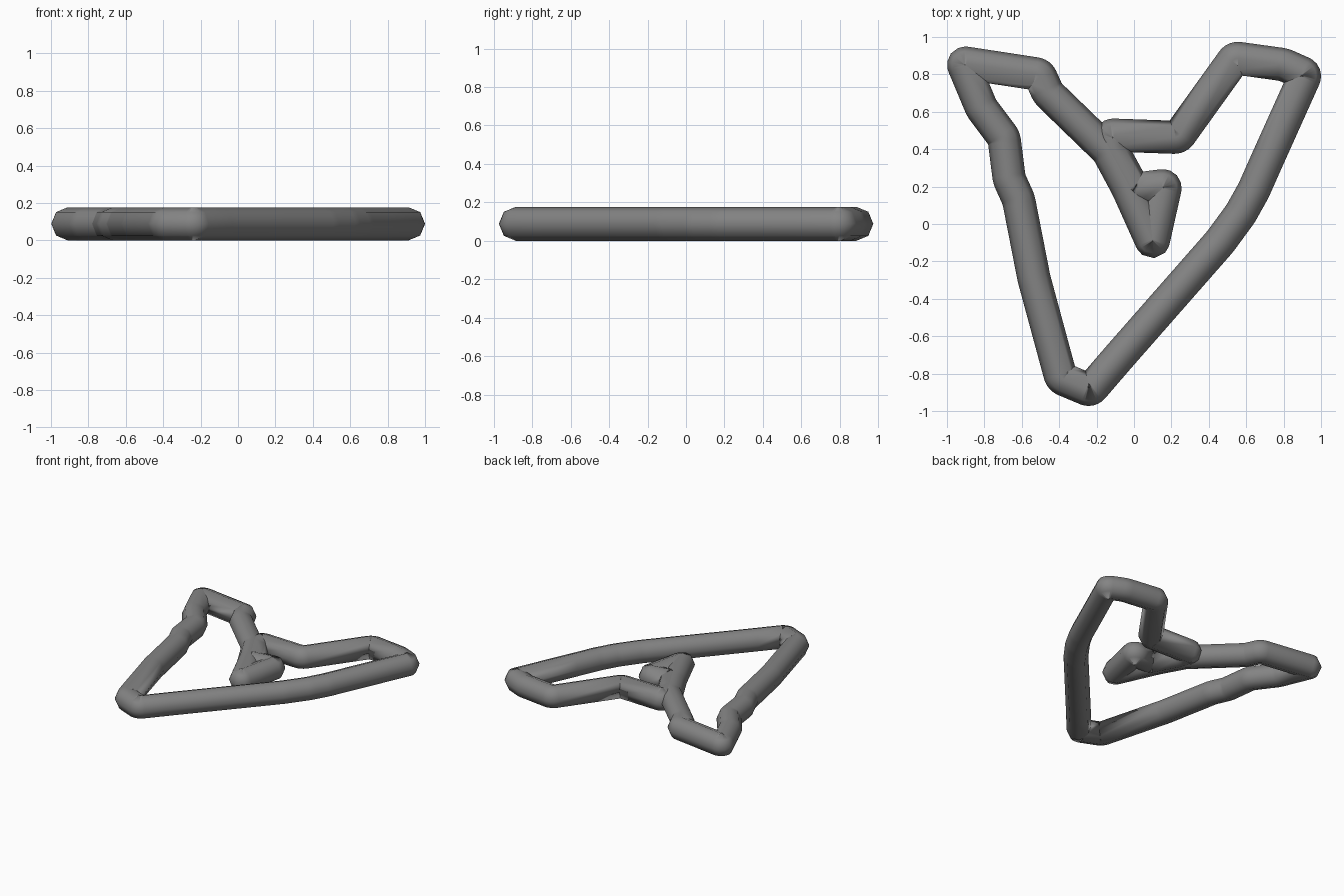
import bpy
from mathutils import Vector

if "Cube" in bpy.data.objects:
    bpy.data.objects.remove(bpy.data.objects["Cube"])

R = 0.0885  # tube radius

# centre line of the closed bent tube, seen from above
PATH = [
    (-0.917, 0.863), (-0.505, 0.80), (-0.46, 0.70), (-0.14, 0.39), (-0.035, 0.195),
    (0.10, -0.105), (0.17, 0.207), (0.0, 0.185), (-0.11, 0.385), (-0.13, 0.476),
    (0.235, 0.463), (0.54, 0.888), (0.80, 0.852), (0.918, 0.80), (0.72, 0.36),
    (0.64, 0.18), (0.57, 0.055), (0.46, -0.095), (-0.08, -0.71), (-0.235, -0.89),
    (-0.39, -0.825), (-0.535, -0.29), (-0.617, 0.13), (-0.667, 0.24),
    (-0.695, 0.46), (-0.815, 0.62)]


def rounded(path, cut=0.022, steps=6):
    """Replace every corner with a short curved bend."""
    pts = [Vector(p) for p in path]
    out = []
    for i, p in enumerate(pts):
        to_prev = (pts[i - 1] - p).normalized()
        to_next = (pts[(i + 1) % len(pts)] - p).normalized()
        a, b = p + to_prev * cut, p + to_next * cut
        for k in range(steps + 1):
            t = k / steps
            out.append(a * (1 - t) ** 2 + p * 2 * t * (1 - t) + b * t * t)
    return out


# bent tube with an eight-sided section
pts = rounded(PATH)
curve = bpy.data.curves.new("bent_tube", 'CURVE')
curve.dimensions = '3D'
curve.twist_mode = 'Z_UP'
curve.bevel_depth = R
curve.bevel_resolution = 2
spline = curve.splines.new('POLY')
spline.points.add(len(pts) - 1)
for sp, p in zip(spline.points, pts):
    sp.co = (p.x, p.y, R, 1)
spline.use_cyclic_u = True
tube = bpy.data.objects.new("bent_tube", curve)
bpy.context.collection.objects.link(tube)

# turn into a smooth mesh
bpy.context.view_layer.objects.active = tube
tube.select_set(True)
bpy.ops.object.convert(target='MESH')
bpy.ops.object.shade_smooth()

# dark grey finish
grey = bpy.data.materials.new("dark_grey")
grey.diffuse_color = (0.23, 0.23, 0.23, 1)
grey.use_nodes = True
grey.node_tree.nodes["Principled BSDF"].inputs["Base Color"].default_value = grey.diffuse_color
bpy.context.object.data.materials.clear()
bpy.context.object.data.materials.append(grey)
